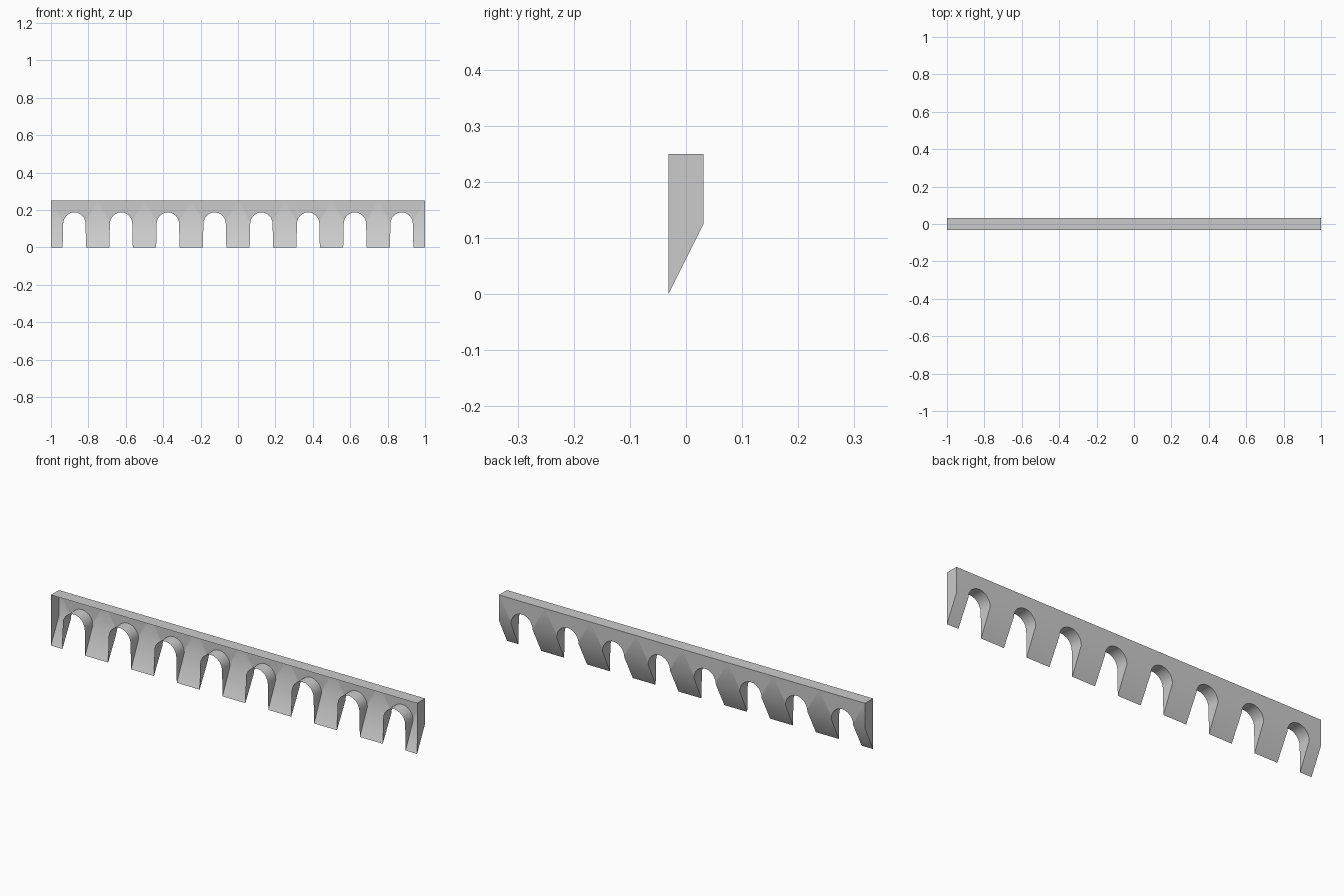
import bpy, bmesh, math

if "Cube" in bpy.data.objects:
    bpy.data.objects.remove(bpy.data.objects["Cube"])

BAYS, W = 8, 0.25          # number of arches and bay width
F, B = -0.03125, 0.03125   # front and back planes
SPRING, TOP = 0.125, 0.25  # arch spring line and top edge
FOOT, HALF, RISE, SEG = 0.0625, 0.06, 0.0625, 12

bm = bmesh.new()


def face(*pts):
    return bm.faces.new([bm.verts.new(p) for p in pts])


for i in range(BAYS):
    c = -1 + W * (i + 0.5)
    l, r = c - W / 2, c + W / 2
    arch = [(c - HALF * math.cos(math.pi * k / SEG),
             SPRING + RISE * math.sin(math.pi * k / SEG)) for k in range(SEG + 1)]

    # Sloping undersides of the half piers, and the arch jambs
    for s, edge in ((-1, l), (1, r)):
        foot = (c + s * FOOT, F, 0)
        inner = (c + s * HALF, B, SPRING)
        pier = [(edge, F, 0), foot, inner, (edge, B, SPRING)]
        jamb = [foot, (c + s * HALF, F, SPRING), inner]
        face(*(pier if s > 0 else pier[::-1]))
        face(*(jamb if s > 0 else jamb[::-1]))

    # Curved soffit and the back wall above it
    for (x0, z0), (x1, z1) in zip(arch, arch[1:]):
        face((x0, F, z0), (x0, B, z0), (x1, B, z1), (x1, F, z1)).smooth = True
    outline = [(l, SPRING)] + arch + [(r, SPRING), (r, TOP), (l, TOP)]
    face(*[(x, B, z) for x, z in outline])

    # Top strip
    face((l, F, TOP), (r, F, TOP), (r, B, TOP), (l, B, TOP))

# End caps; the front is left open
for x in (-1, 1):
    face((x, F, 0), (x, B, SPRING), (x, B, TOP), (x, F, TOP))

bmesh.ops.remove_doubles(bm, verts=bm.verts, dist=1e-5)
bmesh.ops.recalc_face_normals(bm, faces=bm.faces)
# Make sure the top faces upward
if any(f.normal.z < -0.9 and f.calc_center_median().z > TOP - 1e-4 for f in bm.faces):
    bmesh.ops.reverse_faces(bm, faces=bm.faces)

mesh = bpy.data.meshes.new("arched_frieze")
bm.to_mesh(mesh)
bm.free()
obj = bpy.data.objects.new("arched_frieze", mesh)
bpy.context.collection.objects.link(obj)
bpy.context.view_layer.objects.active = obj
obj.select_set(True)
bpy.ops.object.shade_smooth_by_angle(angle=math.radians(30))
